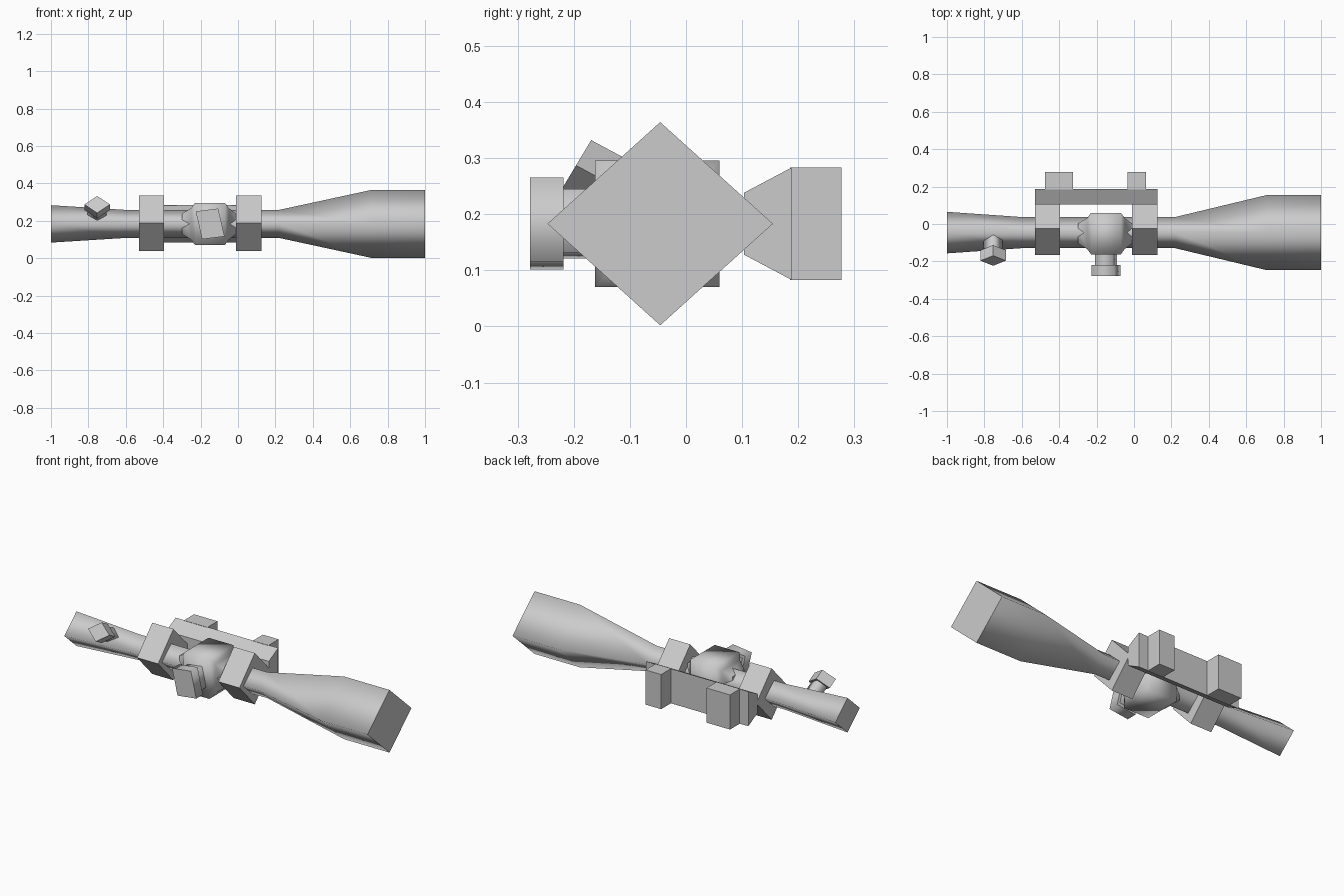
import bpy, bmesh
from mathutils import Vector

if "Cube" in bpy.data.objects:
    bpy.data.objects.remove(bpy.data.objects["Cube"])


def loft(name, sections, smooth=False):
    """Skin matching rings of points; end caps always stay flat."""
    bm = bmesh.new()
    rings = [[bm.verts.new(p) for p in s] for s in sections]
    n = len(rings[0])
    for a, b in zip(rings, rings[1:]):
        for i in range(n):
            j = (i + 1) % n
            bm.faces.new((a[i], a[j], b[j], b[i])).smooth = smooth
    bm.faces.new(rings[0])
    bm.faces.new(rings[-1])
    bmesh.ops.recalc_face_normals(bm, faces=bm.faces)
    mesh = bpy.data.meshes.new(name)
    bm.to_mesh(mesh)
    bm.free()
    ob = bpy.data.objects.new(name, mesh)
    bpy.context.collection.objects.link(ob)
    return ob


def diamond(x, cy, cz, ry, rz):
    return [(x, cy + ry, cz), (x, cy, cz + rz), (x, cy - ry, cz), (x, cy, cz - rz)]


def square(x, cy, cz, ry, rz):
    return [(x, cy + a * ry, cz + b * rz) for a, b in ((1, 1), (-1, 1), (-1, -1), (1, -1))]


CY, CZ = -0.046, 0.183

# Main tube: four-sided, flared at both ends
tube = [(-1, 0.100), (-0.6, 0.075), (0.22, 0.075), (0.71, 0.181), (1, 0.181)]
loft("scope_tube", [diamond(x, CY, CZ, r * 1.11, r) for x, r in tube], True)

# Turret housing around the middle of the tube
housing = [(-0.30, 0.054), (-0.25, 0.085), (-0.23, 0.113),
           (-0.07, 0.113), (-0.05, 0.085), (-0.01, 0.054)]
loft("turret_housing", [square(x, -0.051, CZ, r * 0.98, r) for x, r in housing], True)

# Mounting rings
for label, x0, x1 in (("rear", -0.53, -0.395), ("front", -0.01, 0.125)):
    loft(label + "_mount_ring", [diamond(x, -0.025, 0.187, 0.14, 0.148) for x in (x0, x1)])

# Side rail with bevelled inner edge
rail = [(0.103, 0.128), (0.188, 0.083), (0.188, 0.283), (0.103, 0.238)]
loft("mount_rail", [[(x, y, z) for y, z in rail] for x in (-0.53, 0.125)])

# Clamp feet on the rail
for label, x0, x1 in (("rear", -0.475, -0.325), ("front", -0.035, 0.065)):
    loft(label + "_clamp_foot", [square(x, 0.231, CZ, 0.046, 0.1) for x in (x0, x1)])

# Side turret: neck and slightly turned cap
corners = [(-0.077, 0.067), (0.043, 0.082), (0.077, -0.067), (-0.043, -0.082)]


def turret(name, y0, y1, s, smooth):
    loft(name, [[(-0.149 + dx * s, y, CZ + dz * s) for dx, dz in corners] for y in (y0, y1)], smooth)


turret("turret_neck", -0.15, -0.22, 0.76, True)
turret("turret_cap", -0.218, -0.278, 1.0, True)

# Tilted knob on the eyepiece
axis = Vector((0, 0.056, -0.030))
up = Vector((0, 0.027, 0.045))
side = Vector((0.068, 0, 0))
face = Vector((-0.753, -0.196, 0.287))


def knob(name, t0, t1, s, smooth):
    loft(name, [[face + axis * t + d * s for d in (up, side, -up, -side)] for t in (t0, t1)], smooth)


knob("eyepiece_knob_cap", 0, 1, 1.0, False)
knob("eyepiece_knob_stem", 0.9, 2.4, 0.75, True)
